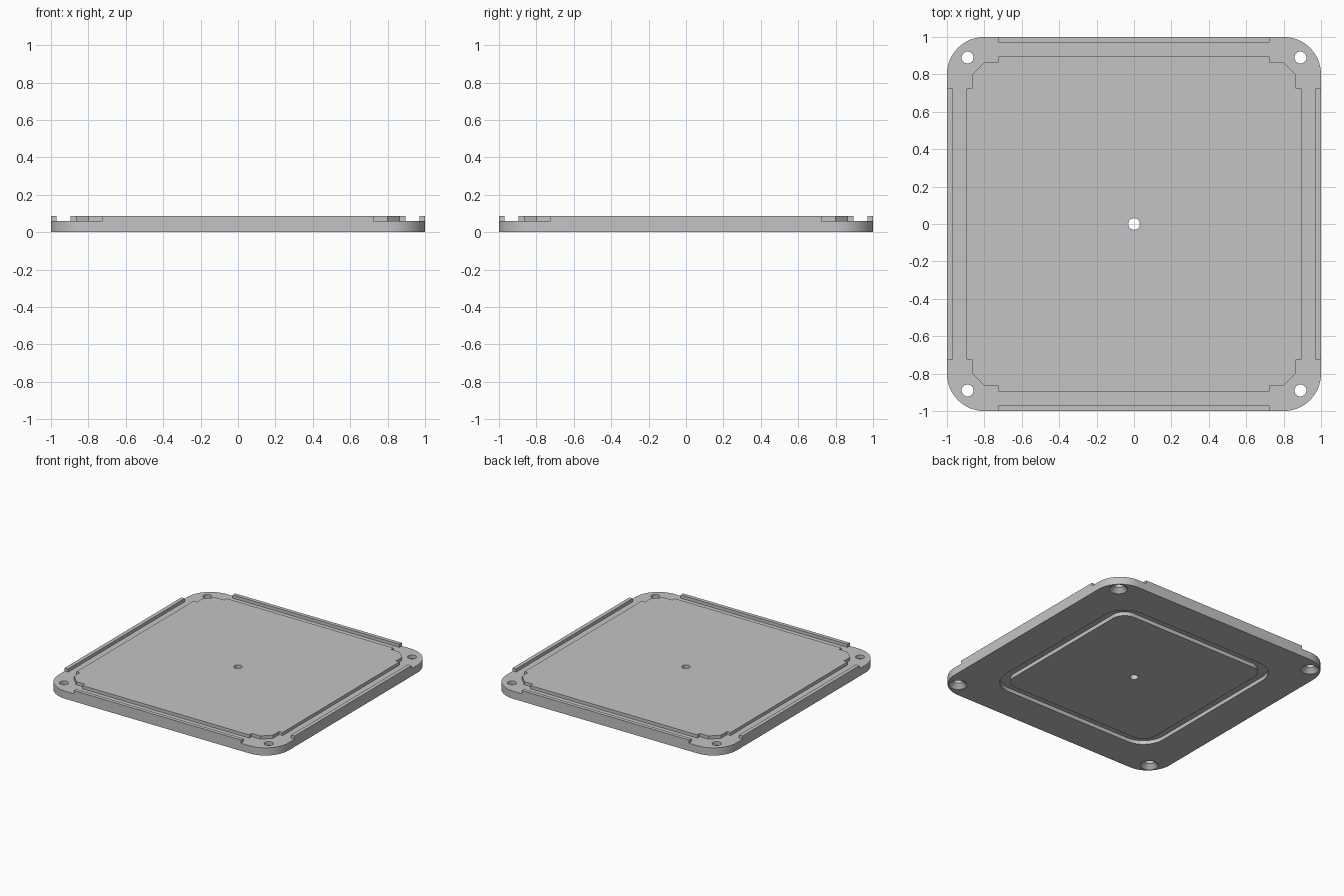
import bpy, bmesh, math
from mathutils import Matrix

cube = bpy.data.objects.get("Cube")
if cube:
    bpy.data.objects.remove(cube, do_unlink=True)

PLATE_TOP, RAISED_TOP = 0.06, 0.085

grey = bpy.data.materials.new("plain_grey")
grey.use_nodes = True
colour = (0.55, 0.55, 0.55, 1)
grey.diffuse_color = colour
grey.node_tree.nodes["Principled BSDF"].inputs["Base Color"].default_value = colour


def finish(name, bm):
    bmesh.ops.recalc_face_normals(bm, faces=bm.faces)
    mesh = bpy.data.meshes.new(name)
    bm.to_mesh(mesh)
    bm.free()
    mesh.materials.append(grey)
    obj = bpy.data.objects.new(name, mesh)
    bpy.context.scene.collection.objects.link(obj)
    return obj


def prism(name, outline, low, high):
    bm = bmesh.new()
    face = bm.faces.new([bm.verts.new((x, y, low)) for x, y in outline])
    new = bmesh.ops.extrude_face_region(bm, geom=[face])["geom"]
    top = [v for v in new if isinstance(v, bmesh.types.BMVert)]
    bmesh.ops.translate(bm, verts=top, vec=(0, 0, high - low))
    return finish(name, bm)


def quarter_turns(points):
    """Repeat one corner's outline around all four corners."""
    out = []
    for k in range(4):
        c, s = [(1, 0), (0, 1), (-1, 0), (0, -1)][k]
        out += [(x * c - y * s, x * s + y * c) for x, y in points]
    return out


def rounded_square(half, radius, steps=16):
    arc = [i * math.pi / 2 / steps for i in range(steps + 1)]
    m = half - radius
    return quarter_turns([(m + radius * math.cos(a), m + radius * math.sin(a)) for a in arc])


def round_cutter(name, x, y, low, high, r_low, r_high):
    bm = bmesh.new()
    bmesh.ops.create_cone(bm, cap_ends=True, segments=32, radius1=r_low, radius2=r_high,
                          depth=high - low, matrix=Matrix.Translation((x, y, (low + high) / 2)))
    return finish(name, bm)


def combine(target, other, operation):
    mod = target.modifiers.new(operation.title(), "BOOLEAN")
    mod.operation, mod.solver, mod.object = operation, "EXACT", other
    bpy.context.view_layer.objects.active = target
    bpy.ops.object.modifier_apply(modifier=mod.name)
    bpy.data.objects.remove(other, do_unlink=True)


# Rounded base plate
plate = prism("cover_plate", rounded_square(1, 0.2), 0, PLATE_TOP)

# Raised centre panel with stepped, chamfered corners
corner = [(0.895, 0.725), (0.865, 0.725), (0.865, 0.8),
          (0.8, 0.865), (0.725, 0.865), (0.725, 0.895)]
combine(plate, prism("raised_panel", quarter_turns(corner), PLATE_TOP, RAISED_TOP), "UNION")

# Narrow lip along each straight edge
for k in range(4):
    lip = prism("edge_lip", [(0.97, -0.725), (1, -0.725), (1, 0.725), (0.97, 0.725)],
                PLATE_TOP, RAISED_TOP)
    lip.data.transform(Matrix.Rotation(k * math.pi / 2, 4, "Z"))
    combine(plate, lip, "UNION")

# Rounded groove in the underside
groove = prism("groove_cutter", rounded_square(0.73, 0.18), -0.05, 0.03)
combine(groove, prism("groove_core", rounded_square(0.655, 0.105), -0.1, 0.1), "DIFFERENCE")
combine(plate, groove, "DIFFERENCE")

# Centre hole and countersunk corner screw holes
combine(plate, round_cutter("centre_hole", 0, 0, -0.1, 0.2, 0.031, 0.031), "DIFFERENCE")
for x in (-0.89, 0.89):
    for y in (-0.89, 0.89):
        combine(plate, round_cutter("screw_hole", x, y, -0.1, 0.2, 0.032, 0.032), "DIFFERENCE")
        combine(plate, round_cutter("countersink", x, y, -0.01, 0.033, 0.075, 0.032), "DIFFERENCE")

# Smooth the rounded walls and keep hard edges
bpy.ops.object.select_all(action="DESELECT")
plate.select_set(True)
bpy.context.view_layer.objects.active = plate
bpy.ops.object.shade_smooth_by_angle(angle=math.radians(25))
